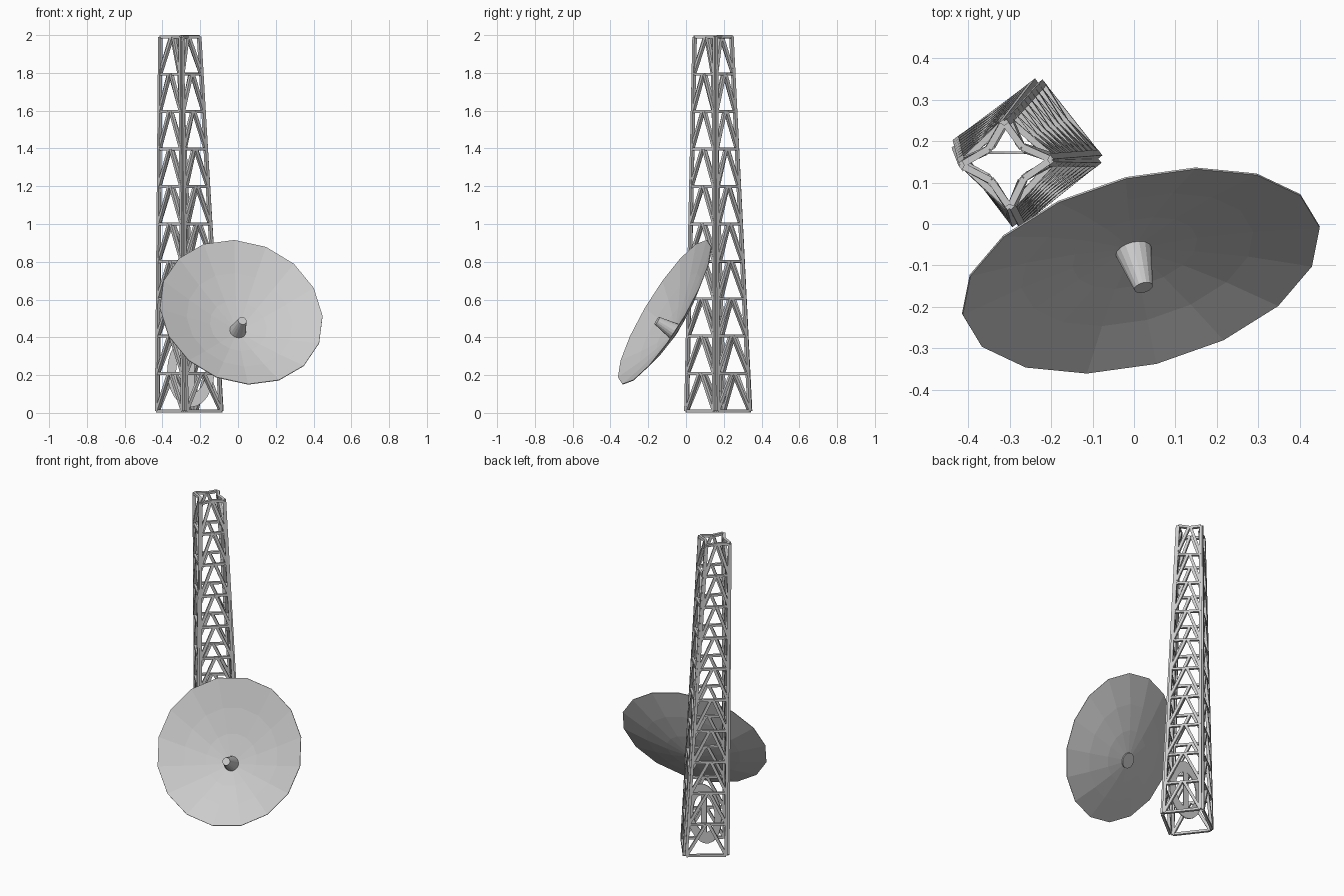
import bpy, bmesh, math
from mathutils import Vector, Matrix

if "Cube" in bpy.data.objects:
    bpy.data.objects.remove(bpy.data.objects["Cube"])

grey = bpy.data.materials.new("light_grey")
grey.diffuse_color = (0.6, 0.6, 0.6, 1)
grey.use_nodes = True
grey.node_tree.nodes["Principled BSDF"].inputs["Base Color"].default_value = grey.diffuse_color


def finish(bm, name):
    bmesh.ops.recalc_face_normals(bm, faces=bm.faces)
    me = bpy.data.meshes.new(name)
    bm.to_mesh(me)
    bm.free()
    me.materials.append(grey)
    ob = bpy.data.objects.new(name, me)
    bpy.context.collection.objects.link(ob)
    return ob


def beam(bm, a, b, w, ref):
    """Square bar from a to b, one side turned towards ref."""
    d = b - a
    z = d.normalized()
    x = (ref - z * ref.dot(z)).normalized()
    y = z.cross(x)
    rot = Matrix((x, y, z)).transposed().to_4x4()
    bmesh.ops.create_cube(bm, size=1, matrix=Matrix.Translation((a + b) / 2)
                          @ rot @ Matrix.Diagonal((w, w, d.length, 1)))


# Lattice tower: four tapered, slightly turned faces of ten bays
bottom = [Vector(p) for p in ((-.08, .157, .01), (-.23, .347, .01),
                              (-.436, .193, .01), (-.284, -.006, .01))]
top = [Vector(p) for p in ((-.202, .155, 1.991), (-.313, .244, 1.991),
                           (-.415, .142, 1.991), (-.30, .042, 1.991))]
BAYS = 10
for i in range(4):
    j = (i + 1) % 4
    bm = bmesh.new()

    def ends(t):
        a, b = bottom[i].lerp(top[i], t), bottom[j].lerp(top[j], t)
        inset = (b - a).normalized() * (.013 - .008 * t)
        return a + inset, b - inset

    a0, b0 = ends(0)
    a1, b1 = ends(1)
    normal = (b0 - a0).cross(a1 - a0).normalized()
    # corner legs
    beam(bm, a0, a1, .017, normal)
    beam(bm, b0, b1, .017, normal)
    # horizontals and inverted-V braces
    for k in range(BAYS + 1):
        a, b = ends(k / BAYS)
        mid = (a + b) / 2
        if k == BAYS:
            # top rail is bent inwards
            centre = sum(top, Vector()) / 4
            mid += (centre - mid).normalized() * .018
            beam(bm, a, mid, .016, normal)
            beam(bm, mid, b, .016, normal)
        else:
            beam(bm, a, b, .015, normal)
        if k:
            pa, pb = ends((k - 1) / BAYS)
            for p, s in ((pa, -1), (pb, 1)):
                beam(bm, p, mid + (b - a) * .04 * s, .017, normal)
    finish(bm, "tower_face_%d" % (i + 1))

# Dish: sixteen-sided offset bowl, open to the front and tilted up
normal = Vector((.226, -.83, .508)).normalized()
rim_centre = Vector((.017, -.1125, .533))
apex = Vector((-.002, -.062, .432))
u = Vector((.431, .105, -.02))
u = (u - normal * u.dot(normal)).normalized()
v = normal.cross(u)
R, SIDES = .444, 16
depth = (rim_centre - apex).dot(normal)
flat_apex = apex + normal * depth
bm = bmesh.new()
rings = []
for t in (.1, .35, .65, 1):
    c = flat_apex.lerp(rim_centre, t) - normal * depth * (1 - t ** 1.5)
    rings.append([bm.verts.new(c + (u * math.cos(q) + v * math.sin(q)) * R * t)
                  for q in (2 * math.pi * s / SIDES for s in range(SIDES))])
bm.faces.new(rings[0])
for r0, r1 in zip(rings, rings[1:]):
    for s in range(SIDES):
        n = (s + 1) % SIDES
        bm.faces.new((r0[s], r0[n], r1[n], r1[s]))
dish = finish(bm, "dish_bowl")
mod = dish.modifiers.new("thickness", 'SOLIDIFY')
mod.thickness = .004
mod.offset = 0

# Feed horn: tapered cone that pokes through the dish
base, tip = apex - normal * .008, apex + normal * .11
bm = bmesh.new()
rot = Matrix((u, v, normal)).transposed().to_4x4()
bmesh.ops.create_cone(bm, cap_ends=True, segments=16, radius1=.047, radius2=.023,
                      depth=(tip - base).length,
                      matrix=Matrix.Translation((base + tip) / 2) @ rot)
finish(bm, "feed_horn")

# Thin upright plate inside the tower foot: oval ring with a centre bar
bm = bmesh.new()
cx, cy, cz = -.25, .172, .22
N = 24
loops = []
for k in (1, .62):
    for y in (cy - .003, cy + .003):
        loops.append([bm.verts.new((cx + .125 * k * math.cos(2 * math.pi * s / N), y,
                                    cz + .19 * k * math.sin(2 * math.pi * s / N)))
                      for s in range(N)])
for a, b in ((0, 1), (1, 3), (3, 2), (2, 0)):
    for s in range(N):
        n = (s + 1) % N
        bm.faces.new((loops[a][s], loops[a][n], loops[b][n], loops[b][s]))
bmesh.ops.create_cube(bm, size=1, matrix=Matrix.Translation((cx, cy, cz))
                      @ Matrix.Diagonal((.04, .005, .3, 1)))
finish(bm, "oval_plate")
